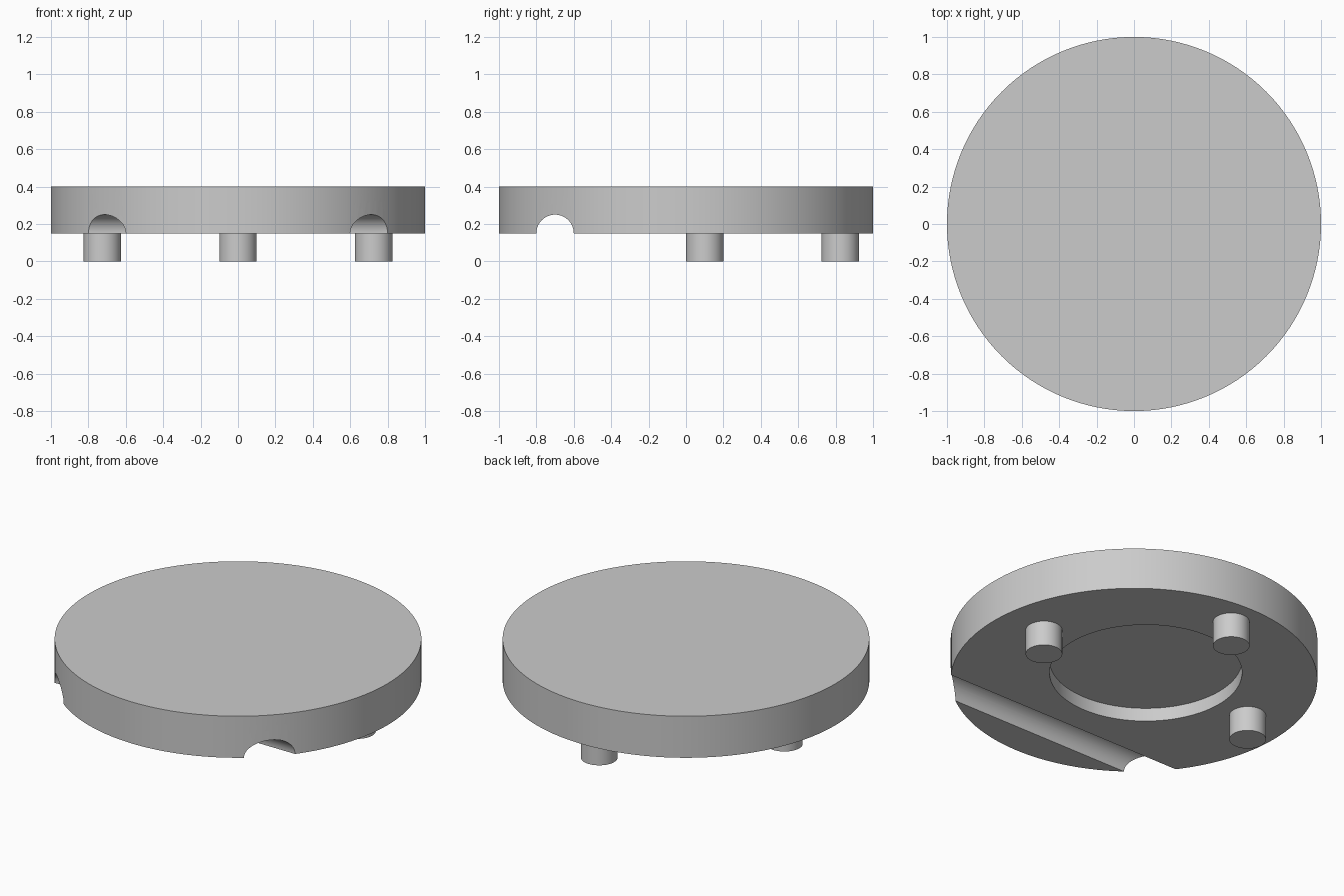
import bpy
import math

cube = bpy.data.objects.get("Cube")
if cube:
    bpy.data.objects.remove(cube, do_unlink=True)

RADIUS, BOTTOM, TOP = 1.0, 0.15, 0.40
CENTRE_Y = 0.10          # centre of the recess and peg layout
PEG_REACH = 0.725        # distance of pegs from that centre

grey = bpy.data.materials.new("light grey")
grey.use_nodes = True
colour = (0.6, 0.6, 0.6, 1.0)
grey.diffuse_color = colour
grey.node_tree.nodes["Principled BSDF"].inputs["Base Color"].default_value = colour


def cylinder(name, radius, z0, z1, x=0, y=0, sides=64):
    bpy.ops.mesh.primitive_cylinder_add(
        vertices=sides, radius=radius, depth=z1 - z0, location=(x, y, (z0 + z1) / 2))
    obj = bpy.context.object
    obj.name = name
    obj.data.materials.append(grey)
    return obj


def smooth(obj):
    bpy.ops.object.select_all(action='DESELECT')
    obj.select_set(True)
    bpy.context.view_layer.objects.active = obj
    bpy.ops.object.shade_smooth_by_angle(angle=math.radians(30))


def cut(target, cutter):
    cutter.hide_render = True
    mod = target.modifiers.new("cut", 'BOOLEAN')
    mod.operation = 'DIFFERENCE'
    mod.solver = 'EXACT'
    mod.object = cutter
    bpy.context.view_layer.objects.active = target
    bpy.ops.object.modifier_apply(modifier=mod.name)
    bpy.data.objects.remove(cutter, do_unlink=True)


# Main disc
disc = cylinder("disc_body", RADIUS, BOTTOM, TOP, sides=128)

# Round recess in the underside
cut(disc, cylinder("recess_cutter", 0.525, BOTTOM - 0.1, BOTTOM + 0.08, y=CENTRE_Y, sides=96))

# Half-round groove running across the underside
groove = cylinder("groove_cutter", 0.1, -1.2, 1.2)
groove.rotation_euler = (0, math.pi / 2, 0)
groove.location = (0, -0.7, BOTTOM)
cut(disc, groove)
smooth(disc)

# Three pegs around the recess
for name, angle in (("left_peg", 0), ("back_peg", 90), ("right_peg", 180)):
    a = math.radians(angle)
    smooth(cylinder(name, 0.1, 0, BOTTOM,
                    PEG_REACH * math.cos(a), CENTRE_Y + PEG_REACH * math.sin(a)))
